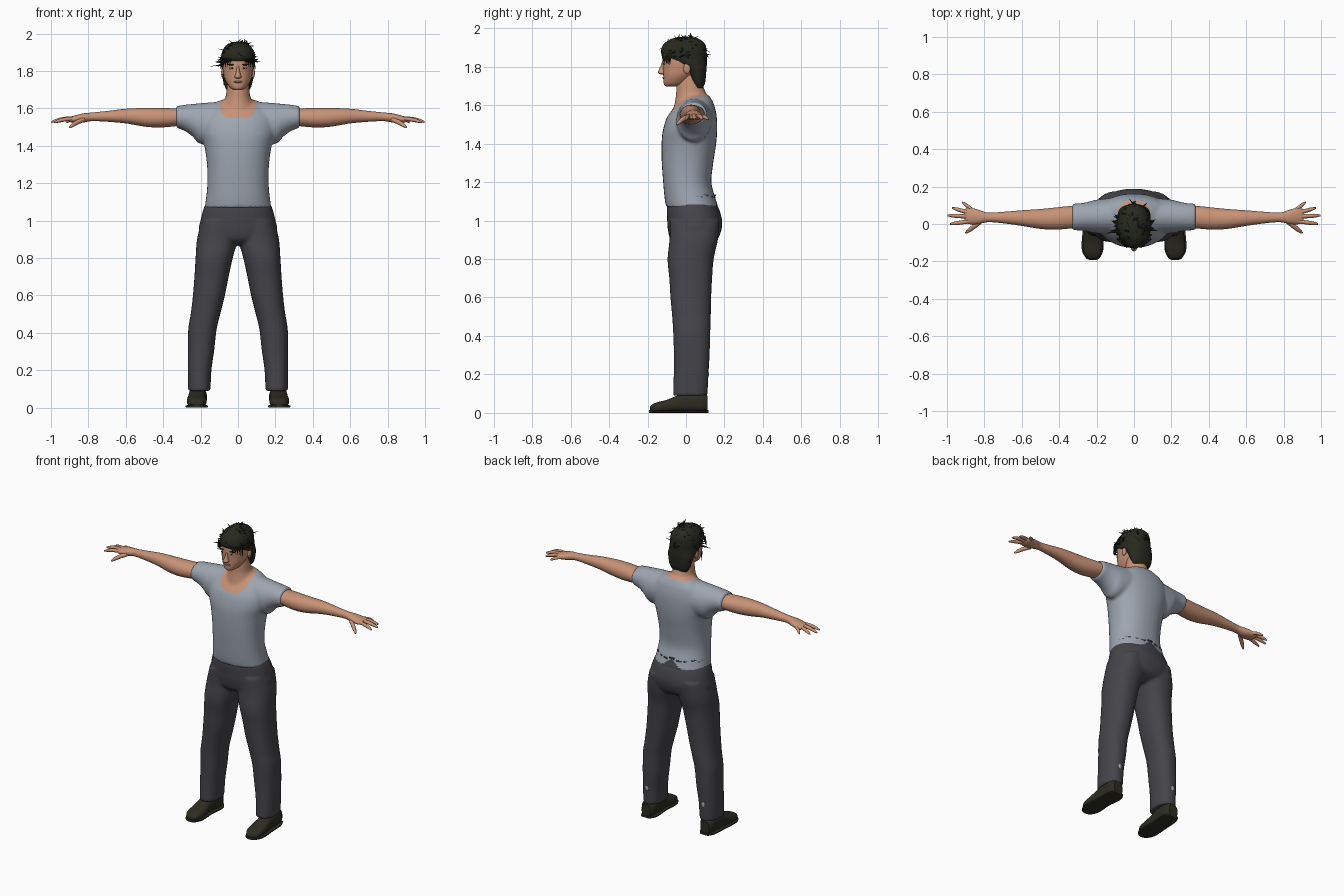
import bpy, bmesh, math, random
from mathutils import Matrix, Vector

cube = bpy.data.objects.get("Cube")
if cube:
    bpy.data.objects.remove(cube)
random.seed(4)


def material(name, r, g, b):
    m = bpy.data.materials.new(name)
    m.use_nodes = True
    m.diffuse_color = (r, g, b, 1)
    shader = m.node_tree.nodes["Principled BSDF"]
    shader.inputs["Base Color"].default_value = (r, g, b, 1)
    shader.inputs["Roughness"].default_value = 0.8
    return m


SKIN = material("skin", 0.58, 0.29, 0.18)
SHIRT = material("grey_blue_cotton", 0.34, 0.38, 0.44)
TROUSER = material("charcoal_cloth", 0.06, 0.058, 0.068)
HAIR = material("dark_hair", 0.02, 0.022, 0.013)
LEATHER = material("dark_leather", 0.026, 0.026, 0.016)
PATCH = material("pale_patch", 0.42, 0.42, 0.45)
LIP = material("lip", 0.36, 0.15, 0.1)
EYE = material("eye_white", 0.5, 0.45, 0.4)


def finish(name, mesh, mats, angle=50):
    """Give a mesh its materials and smooth shading, and link it."""
    mesh.name = name
    mesh.materials.clear()
    for m in mats:
        mesh.materials.append(m)
    for p in mesh.polygons:
        p.use_smooth = True
    mesh.set_sharp_from_angle(angle=math.radians(angle))
    obj = bpy.data.objects.new(name, mesh)
    bpy.context.collection.objects.link(obj)
    return obj


def bm_to_mesh(bm):
    bmesh.ops.recalc_face_normals(bm, faces=bm.faces)
    mesh = bpy.data.meshes.new("mesh")
    bm.to_mesh(mesh)
    bm.free()
    return mesh


def spline(rows, steps=5):
    """Smoothly interpolate rows of numbers."""
    out = []
    for i in range(len(rows) - 1):
        p = [rows[max(0, min(len(rows) - 1, i + k))] for k in (-1, 0, 1, 2)]
        for s in range(steps):
            t = s / steps
            out.append([b + 0.5 * t * (c - a + t * (2*a - 5*b + 4*c - d + t * (3*(b - c) + d - a)))
                        for a, b, c, d in zip(*p)])
    return out + [list(rows[-1])]


def loft(bm, rows, axis="z", side=1, power=2.0, segs=32):
    """Skin rounded sections; each row is a station and its section's two ranges."""
    rings = []
    for t, a0, a1, b0, b1 in spline(rows):
        ring = []
        for i in range(segs):
            w = 2 * math.pi * i / segs
            c, s = math.cos(w), math.sin(w)
            a = (a0 + a1 + (a1 - a0) * math.copysign(abs(c) ** (2 / power), c)) / 2
            b = (b0 + b1 + (b1 - b0) * math.copysign(abs(s) ** (2 / power), s)) / 2
            x, y, z = {"z": (a, b, t), "x": (t, a, b), "y": (a, t, b)}[axis]
            ring.append(bm.verts.new((x * side, y, z)))
        rings.append(ring)
    for lo, hi in zip(rings, rings[1:]):
        for i in range(segs):
            j = (i + 1) % segs
            bm.faces.new((lo[i], lo[j], hi[j], hi[i]))
    bm.faces.new(rings[0])
    bm.faces.new(rings[-1])


def centred(rows):
    return [(z, -w, w, y0, y1) for z, w, y0, y1 in rows]


def fuse(name, bm, mats, voxel=0.009):
    """Merge overlapping closed shapes into one smooth skin."""
    tmp = bpy.data.objects.new("tmp", bm_to_mesh(bm))
    bpy.context.collection.objects.link(tmp)
    rem = tmp.modifiers.new("merge", "REMESH")
    rem.mode, rem.voxel_size = "VOXEL", voxel
    smooth = tmp.modifiers.new("relax", "SMOOTH")
    smooth.factor, smooth.iterations = 0.5, 4
    graph = bpy.context.evaluated_depsgraph_get()
    mesh = bpy.data.meshes.new_from_object(tmp.evaluated_get(graph))
    bpy.data.objects.remove(tmp)
    return finish(name, mesh, mats, 70)


def ball(name, loc, size, mat):
    bm = bmesh.new()
    bmesh.ops.create_uvsphere(bm, u_segments=16, v_segments=10, radius=1,
                              matrix=Matrix.Translation(loc) @ Matrix.Diagonal((*size, 1)))
    return finish(name, bm_to_mesh(bm), [mat])


# Shirt with sleeves and neck, merged
bm = bmesh.new()
loft(bm, centred([(1.07, .179, -.104, .168), (1.12, .171, -.112, .152), (1.2, .164, -.119, .132),
                  (1.3, .166, -.126, .142), (1.4, .18, -.127, .157), (1.47, .2, -.12, .162),
                  (1.54, .2, -.097, .16), (1.6, .17, -.05, .147), (1.635, .115, -.01, .13),
                  (1.65, .07, .01, .12)]), power=2.2)
loft(bm, centred([(1.56, .1, -.07, .13), (1.62, .085, -.057, .122), (1.66, .067, -.052, .105),
                  (1.7, .061, -.05, .09), (1.76, .055, -.04, .07)]))
for side in (1, -1):
    loft(bm, [(.1, -.05, .14, 1.42, 1.636), (.2, -.05, .13, 1.41, 1.628), (.24, -.042, .12, 1.447, 1.624),
              (.28, -.036, .112, 1.477, 1.62), (.33, -.033, .108, 1.497, 1.612)], "x", side)
shirt = fuse("shirt_and_neck", bm, [SHIRT, SKIN, TROUSER])
for p in shirt.data.polygons:
    x, y, z = p.center
    if z > 1.55 + .095 * min(1, (x / .12) ** 4 + max(0, (y + .06) / .15)):
        p.material_index = 1
    elif y > .1 and z < 1.125 - .7 * abs(x):
        p.material_index = 2

# Trousers, pelvis and both legs merged
bm = bmesh.new()
loft(bm, centred([(1.1, .168, -.094, .15), (1.06, .186, -.1, .172), (1.0, .201, -.098, .188),
                  (.95, .21, -.094, .184), (.9, .19, -.08, .16), (.87, .09, -.04, .1)]), power=2.2)
for side in (1, -1):
    loft(bm, [(1.0, .01, .195, -.085, .175), (.9, .004, .219, -.086, .166), (.8, .028, .227, -.096, .144),
              (.7, .05, .233, -.087, .136), (.6, .07, .241, -.081, .131), (.5, .095, .253, -.072, .129),
              (.42, .114, .266, -.067, .126), (.3, .128, .268, -.063, .123), (.2, .142, .268, -.064, .117),
              (.09, .147, .267, -.068, .112)], side=side, power=2.3)
fuse("trousers", bm, [TROUSER])

# Belt edge showing through the back of the shirt
bm = bmesh.new()
for k in range(-4, 5):
    w = math.radians(17 * k)
    place = Matrix.Translation((.168 * math.sin(w), .02 + .131 * math.cos(w), 1.125 + .006 * math.cos(2.2 * k)))
    bmesh.ops.create_cube(bm, size=1, matrix=place @ Matrix.Rotation(-w, 4, "Z") @ Matrix.Diagonal((.034, .008, .009, 1)))
finish("belt_edge", bm_to_mesh(bm), [TROUSER])


def finger(name, points, thick):
    curve = bpy.data.curves.new(name, "CURVE")
    curve.dimensions, curve.bevel_depth = "3D", thick
    curve.bevel_resolution, curve.use_fill_caps = 3, True
    line = curve.splines.new("POLY")
    rows = spline([(*p, r) for p, r in zip(points, (1, 1, .85, .4))], 4)
    line.points.add(len(rows) - 1)
    for pt, (x, y, z, r) in zip(line.points, rows):
        pt.co, pt.radius = (x, y, z, 1), r
    tmp = bpy.data.objects.new("tmp", curve)
    mesh = bpy.data.meshes.new_from_object(tmp)
    bpy.data.objects.remove(tmp)
    finish(name, mesh, [SKIN])


for side, label in ((1, "left"), (-1, "right")):
    # Arm and palm
    bm = bmesh.new()
    loft(bm, [(.28, -.02, .095, 1.51, 1.597), (.34, -.024, .096, 1.504, 1.6), (.42, -.03, .088, 1.498, 1.602),
              (.5, -.026, .08, 1.503, 1.602), (.6, -.01, .073, 1.52, 1.598), (.7, .004, .065, 1.529, 1.586),
              (.78, .01, .061, 1.532, 1.578), (.83, .0, .076, 1.524, 1.573), (.88, -.001, .088, 1.523, 1.56),
              (.905, .01, .08, 1.53, 1.552)], "x", side, 2.1)
    finish(label + "_arm", bm_to_mesh(bm), [SKIN])

    # Spread fingers and a lowered thumb
    for name, start, end, thick in (
            ("little", (.865, .076, 1.542), (.917, .116, 1.525), .0095),
            ("ring", (.88, .06, 1.545), (.972, .086, 1.526), .011),
            ("middle", (.885, .04, 1.546), (.997, .046, 1.527), .0115),
            ("index", (.88, .014, 1.545), (.983, .0, 1.525), .011),
            ("thumb", (.825, .01, 1.54), (.9, -.048, 1.498), .0125)):
        a, b = Vector(start), Vector(end)
        pts = [a.lerp(b, f) + Vector((0, 0, h)) for f, h in ((0, 0), (.4, .005), (.75, .004), (1, 0))]
        finger(label + "_" + name + "_finger", [(p.x * side, p.y, p.z) for p in pts], thick)

    # Shoe and sole
    bm = bmesh.new()
    loft(bm, [(-.188, .205, .235, .01, .03), (-.178, .187, .254, .006, .042), (-.15, .172, .27, .003, .055),
              (-.1, .168, .273, .003, .068), (-.05, .174, .268, .003, .088), (0, .17, .265, .003, .105),
              (.08, .167, .262, .003, .105), (.112, .185, .248, .005, .09)], "y", side, 2.6)
    finish(label + "_shoe", bm_to_mesh(bm), [LEATHER])
    bm = bmesh.new()
    loft(bm, [(-.193, .205, .235, 0, .014), (-.18, .182, .259, 0, .014), (-.13, .163, .28, 0, .014),
              (-.03, .168, .274, 0, .014), (.07, .161, .268, 0, .014), (.117, .185, .248, 0, .014)], "y", side, 5)
    finish(label + "_sole", bm_to_mesh(bm), [LEATHER], 30)

    # Calf patch, ear, eye and brow
    ball(label + "_calf_patch", (.207 * side, .114, .2), (.012, .005, .018), PATCH)
    ball(label + "_ear", (.081 * side, .005, 1.79), (.009, .018, .028), SKIN)
    ball(label + "_eye", (.033 * side, -.1125, 1.815), (.014, .004, .005), EYE)
    ball(label + "_iris", (.033 * side, -.1155, 1.815), (.006, .003, .005), HAIR)
    ball(label + "_brow", (.035 * side, -.114, 1.834), (.022, .006, .004), HAIR)

# Head, nose and mouth
bm = bmesh.new()
loft(bm, centred([(1.698, .022, -.105, -.05), (1.712, .044, -.116, 0), (1.75, .068, -.118, .04),
                  (1.79, .078, -.12, .08), (1.84, .082, -.122, .095), (1.89, .079, -.115, .095),
                  (1.93, .06, -.085, .075), (1.945, .02, -.03, .03)]), power=2.1)
finish("head", bm_to_mesh(bm), [SKIN])
bm = bmesh.new()
loft(bm, centred([(1.76, .01, -.132, -.1), (1.768, .018, -.146, -.1), (1.785, .013, -.141, -.1),
                  (1.81, .008, -.13, -.1), (1.835, .008, -.121, -.1)]), segs=16)
finish("nose", bm_to_mesh(bm), [SKIN])
ball("mouth", (0, -.115, 1.742), (.024, .008, .006), LIP)

# Hair cap, long at the nape
bm = bmesh.new()
loft(bm, centred([(1.69, .055, .05, .088), (1.72, .072, .03, .1), (1.78, .086, .0, .106),
                  (1.805, .088, -.04, .108), (1.83, .09, -.092, .108), (1.855, .091, -.122, .108),
                  (1.88, .09, -.13, .107), (1.915, .08, -.118, .1), (1.943, .055, -.08, .07),
                  (1.955, .02, -.03, .03)]), power=2.15)
finish("hair_cap", bm_to_mesh(bm), [HAIR])

# Loose hair locks
bm = bmesh.new()


def lock(at, heading, length, width):
    turn = heading.to_track_quat("Z", "Y").to_matrix().to_4x4()
    place = Matrix.Translation(at + heading.normalized() * length * .3) @ turn
    bmesh.ops.create_cone(bm, segments=5, cap_ends=True, radius1=width, radius2=.001, depth=length,
                          matrix=place @ Matrix.Diagonal((1, .45, 1, 1)))


for i in range(130):
    w, lift = random.uniform(0, 2 * math.pi), random.uniform(-.3, 1.3)
    n = Vector((math.cos(w) * math.cos(lift), math.sin(w) * math.cos(lift), math.sin(lift)))
    at = Vector((n.x * .086, n.y * .113 - .01, 1.86 + n.z * .093))
    if n.y < -.4 and n.z < .15:
        continue
    swirl = Vector((random.uniform(-.7, .7), random.uniform(-.7, .7), random.uniform(-.9, .1)))
    lock(at, n * .35 + swirl, random.uniform(.03, .055), random.uniform(.008, .014))
for side in (1, -1):
    for k in range(5):
        lock(Vector((side * (.042 + .011 * k), -.118 + .009 * k, 1.858)),
             Vector((side * .15, -.05, -1)), .04 + .006 * k, .011)
    lock(Vector((side * .09, -.03, 1.85)), Vector((side, -.2, .1)), .05, .009)
lock(Vector((-.1, -.04, 1.83)), Vector((-1, -.2, -.1)), .06, .011)
lock(Vector((-.08, -.05, 1.77)), Vector((.1, 0, -1)), .07, .009)
finish("hair_locks", bm_to_mesh(bm), [HAIR], 25)
